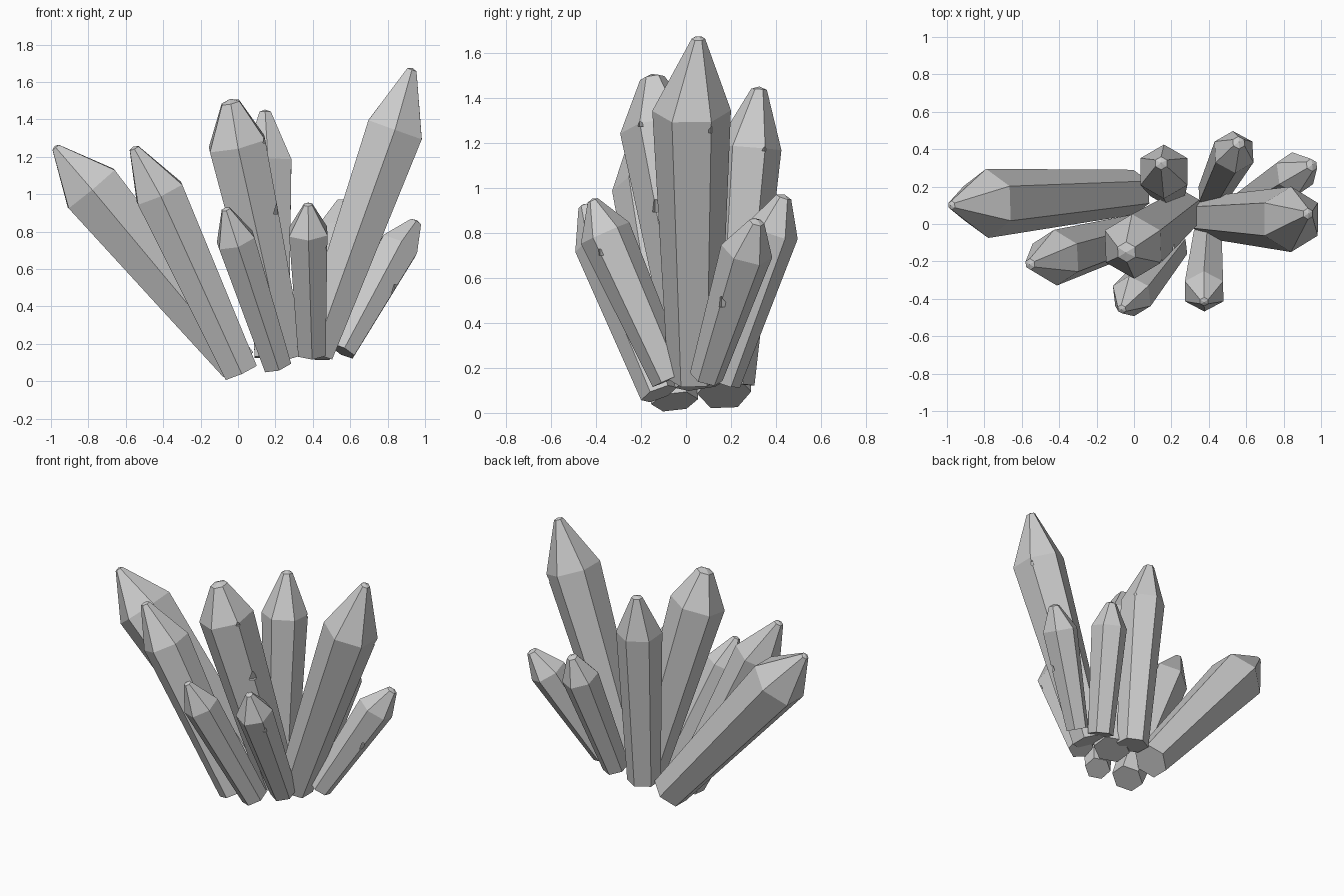
import bpy, bmesh
from math import sin, cos, pi
from mathutils import Vector

if "Cube" in bpy.data.objects:
    bpy.data.objects.remove(bpy.data.objects["Cube"])


def new_object(name, bm):
    bmesh.ops.recalc_face_normals(bm, faces=bm.faces[:])
    mesh = bpy.data.meshes.new(name)
    bm.to_mesh(mesh)
    bm.free()
    ob = bpy.data.objects.new(name, mesh)
    bpy.context.collection.objects.link(ob)
    return ob


def crystal(name, base, shoulder, tip, r_base, r_shoulder, r_tip, notches=()):
    """Six-sided shaft widening to a shoulder, then a blunt leaning point."""
    base, shoulder, tip = Vector(base), Vector(shoulder), Vector(tip)
    axis = (shoulder - base).normalized()
    u = Vector((0, 1, 0))
    u = (u - axis * u.dot(axis)).normalized()
    w = axis.cross(u)

    def corner(c, r, k):
        a = k * pi / 3
        return c + r * (cos(a) * u + sin(a) * w)

    bm = bmesh.new()
    rings = [[bm.verts.new(corner(c, r, k)) for k in range(6)]
             for c, r in ((base, r_base), (shoulder, r_shoulder), (tip, r_tip))]
    for lo, hi in zip(rings, rings[1:]):
        for k in range(6):
            j = (k + 1) % 6
            bm.faces.new((lo[k], lo[j], hi[j], hi[k]))
    bm.faces.new(rings[0])
    # low facets on the blunt end
    top = bm.verts.new(tip + axis * r_tip * 0.35)
    for k in range(6):
        bm.faces.new((rings[2][k], rings[2][(k + 1) % 6], top))
    ob = new_object(name, bm)

    # chipped edges
    for i, (k, t, size) in enumerate(notches):
        pos = corner(base.lerp(shoulder, t), r_base + (r_shoulder - r_base) * t, k)
        cb = bmesh.new()
        bmesh.ops.create_cone(cb, cap_ends=True, segments=4, radius1=size,
                              radius2=size * 0.3, depth=size * 1.6)
        bmesh.ops.translate(cb, verts=cb.verts[:], vec=pos)
        cutter = new_object(f"{name}_chip_cutter_{i}", cb)
        cutter.hide_render = True
        cutter.display_type = 'WIRE'
        mod = ob.modifiers.new("chip", 'BOOLEAN')
        mod.operation = 'DIFFERENCE'
        mod.solver = 'EXACT'
        mod.object = cutter
    return ob


# large crystals
crystal("far_left_crystal", (0.0, 0.17, 0.09), (-0.785, 0.11, 1.03),
        (-0.975, 0.10, 1.25), 0.12, 0.185, 0.025)
crystal("left_crystal", (0.015, -0.05, 0.05), (-0.42, -0.18, 1.005),
        (-0.555, -0.215, 1.245), 0.105, 0.15, 0.03)
crystal("centre_crystal", (0.25, 0.07, 0.13), (-0.005, -0.12, 1.27),
        (-0.04, -0.15, 1.49), 0.12, 0.175, 0.055,
        [(4, 1.0, 0.02), (4, 0.68, 0.035)])
crystal("back_crystal", (0.18, 0.2, 0.13), (0.16, 0.28, 1.18),
        (0.145, 0.325, 1.44), 0.105, 0.145, 0.035, [(5, 1.0, 0.015)])
crystal("tall_right_crystal", (0.41, 0.035, 0.15), (0.84, 0.025, 1.345),
        (0.93, 0.055, 1.665), 0.115, 0.175, 0.03, [(5, 0.97, 0.018)])

# small crystals
crystal("front_left_small_crystal", (0.21, -0.12, 0.085), (-0.012, -0.385, 0.755),
        (-0.065, -0.455, 0.92), 0.085, 0.115, 0.025)
crystal("front_small_crystal", (0.395, -0.07, 0.15), (0.375, -0.36, 0.80),
        (0.375, -0.415, 0.945), 0.085, 0.118, 0.025, [(4, 0.9, 0.018)])
crystal("right_small_crystal", (0.56, 0.09, 0.16), (0.86, 0.27, 0.72),
        (0.95, 0.315, 0.85), 0.075, 0.118, 0.035, [(4, 0.65, 0.03)])
crystal("back_right_small_crystal", (0.42, 0.16, 0.14), (0.535, 0.385, 0.81),
        (0.56, 0.435, 0.96), 0.085, 0.118, 0.035)
